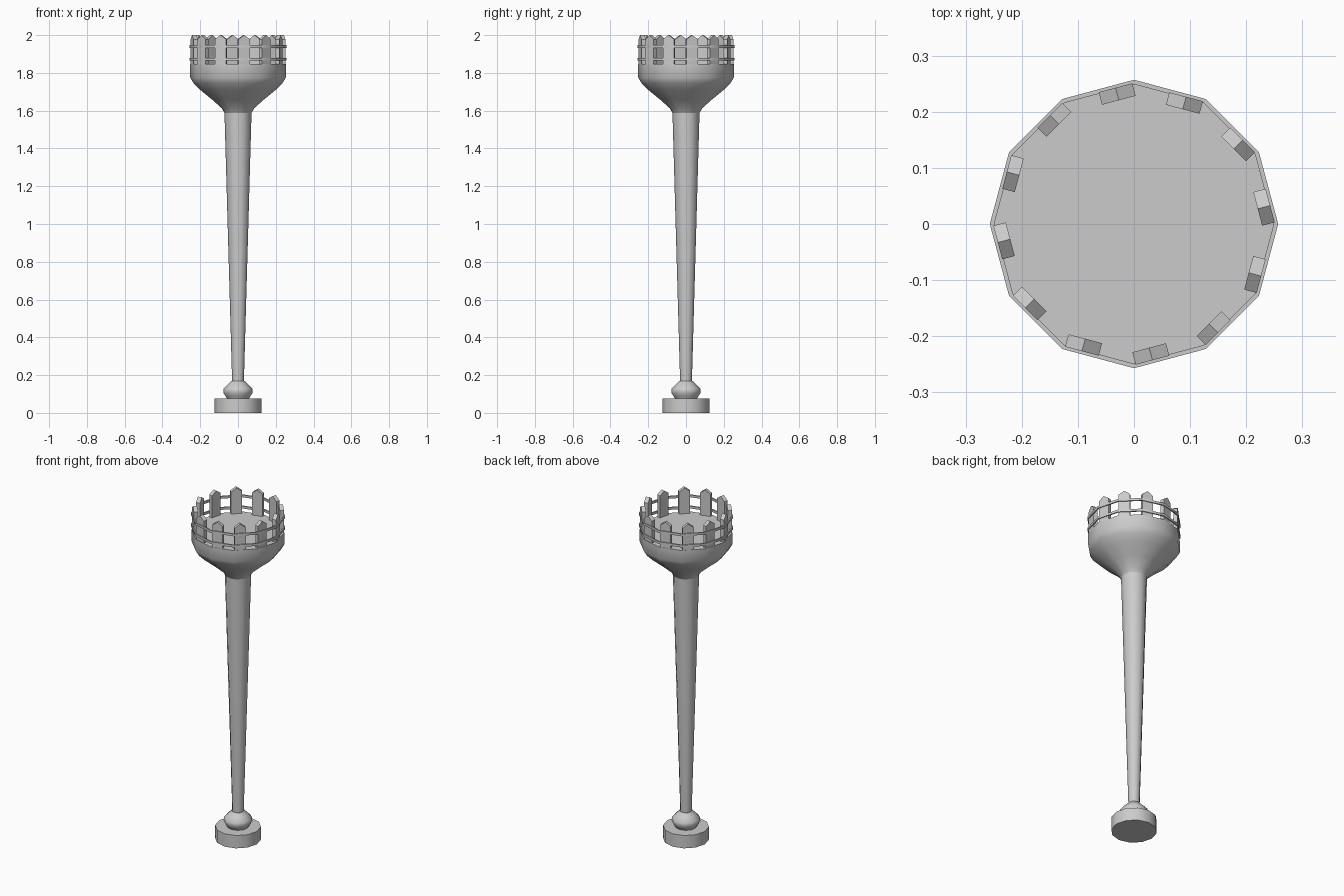
import bpy, bmesh, math

if "Cube" in bpy.data.objects:
    bpy.data.objects.remove(bpy.data.objects["Cube"])

SIDES = 12
STEP = 2 * math.pi / SIDES


def finish(name, bm, smooth=True):
    bmesh.ops.recalc_face_normals(bm, faces=bm.faces)
    mesh = bpy.data.meshes.new(name)
    bm.to_mesh(mesh)
    bm.free()
    ob = bpy.data.objects.new(name, mesh)
    bpy.context.collection.objects.link(ob)
    if smooth:
        bpy.ops.object.select_all(action='DESELECT')
        ob.select_set(True)
        bpy.context.view_layer.objects.active = ob
        bpy.ops.object.shade_smooth_by_angle(angle=math.radians(42))
    return ob


def lathe(name, profile, closed=False):
    """Spin an (r, z) profile into a 12-sided form; open profiles get end caps."""
    bm = bmesh.new()
    rings = [[bm.verts.new((r * math.cos(i * STEP), r * math.sin(i * STEP), z))
              for i in range(SIDES)] for r, z in profile]
    pairs = list(zip(rings, rings[1:]))
    if closed:
        pairs.append((rings[-1], rings[0]))
    for a, b in pairs:
        for i in range(SIDES):
            j = (i + 1) % SIDES
            bm.faces.new((a[i], a[j], b[j], b[i]))
    if not closed:
        bm.faces.new(rings[0])
        bm.faces.new(rings[-1])
    return finish(name, bm)


# Foot, knob, tapering column and bowl-shaped platform
lathe("base", [(0.125, 0), (0.125, 0.077)])
lathe("knob", [(0.055, 0.07), (0.067, 0.09), (0.078, 0.108), (0.077, 0.127),
               (0.055, 0.15), (0.034, 0.17)])
lathe("column", [(0.031, 0.16), (0.072, 1.60)])
lathe("platform_bowl", [(0.07, 1.585), (0.085, 1.612), (0.135, 1.657), (0.2, 1.71),
                        (0.235, 1.745), (0.253, 1.775), (0.253, 1.846)])

# Two thin rails around the pickets
for label, z in (("upper", 1.94), ("lower", 1.873)):
    lathe(label + "_rail", [(0.249, z - 0.007), (0.257, z - 0.007),
                            (0.257, z + 0.007), (0.249, z + 0.007)], closed=True)

# Pointed pickets, each running from a corner to the middle of a side
outline = [(-0.062, 1.84), (0, 1.84), (0, 1.978), (-0.031, 2.0), (-0.062, 1.978)]
bm = bmesh.new()
for k in range(SIDES):
    a = (k + 0.5) * STEP
    c, s = math.cos(a), math.sin(a)
    inner, outer = [[bm.verts.new((d * c - t * s, d * s + t * c, z)) for t, z in outline]
                    for d in (0.22, 0.243)]
    bm.faces.new(inner)
    bm.faces.new(outer)
    for i in range(5):
        j = (i + 1) % 5
        bm.faces.new((inner[i], inner[j], outer[j], outer[i]))
finish("pickets", bm)
